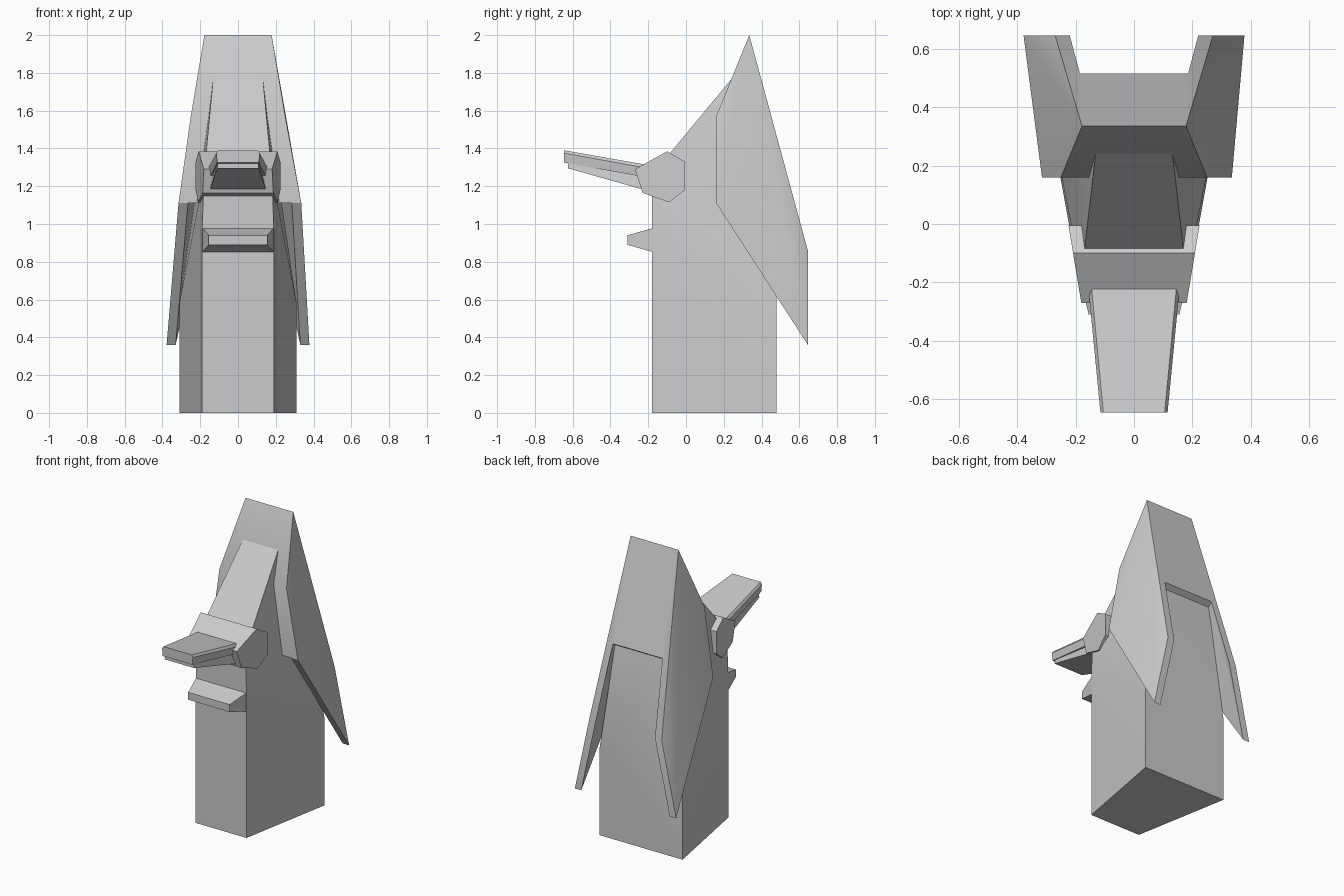
import bpy
import bmesh
import math

cube = bpy.data.objects.get("Cube")
if cube:
    bpy.data.objects.remove(cube, do_unlink=True)

GREY = (0.6, 0.6, 0.6, 1.0)
stone = bpy.data.materials.new("stone_grey")
stone.use_nodes = True
stone.diffuse_color = GREY
stone.node_tree.nodes["Principled BSDF"].inputs["Base Color"].default_value = GREY


def finish(name, bm):
    """Turn a bmesh into a shaded object with the grey material."""
    bmesh.ops.recalc_face_normals(bm, faces=bm.faces[:])
    mesh = bpy.data.meshes.new(name)
    bm.to_mesh(mesh)
    bm.free()
    mesh.materials.append(stone)
    mesh.shade_smooth()
    mesh.set_sharp_from_angle(angle=math.radians(30))
    obj = bpy.data.objects.new(name, mesh)
    bpy.context.collection.objects.link(obj)
    return obj


def mirrored_hull(name, points):
    """Convex block from (half width, y, z) points mirrored across x."""
    bm = bmesh.new()
    for x, y, z in points:
        for side in (-1, 1):
            bm.verts.new((side * x, y, z))
    bmesh.ops.convex_hull(bm, input=bm.verts[:])
    bmesh.ops.dissolve_limit(bm, angle_limit=math.radians(0.5),
                             verts=bm.verts[:], edges=bm.edges[:])
    return finish(name, bm)


# Pillar body: wedge-shaped plan, tapering towards a sloped forehead
mirrored_hull("body", [
    (0.19, -0.18, 0), (0.31, 0.48, 0),
    (0.19, -0.18, 0.95), (0.31, 0.48, 0.58),
    (0.18, -0.18, 1.26), (0.127, 0.28, 1.815), (0.19, 0.48, 1.34),
])

# Six-sided brow block, its cheeks narrowing to the front
brow_profile = [(-0.27, 1.29), (-0.10, 1.385), (-0.005, 1.33),
                (-0.005, 1.18), (-0.09, 1.115), (-0.23, 1.165)]
mirrored_hull("brow_block", [(0.225 + 0.165 * y, y, z) for y, z in brow_profile])

# Beak: chamfered upper half and a slightly shorter lower half
mirrored_hull("upper_beak", [
    (0.105, -0.645, 1.39), (0.115, -0.645, 1.375), (0.11, -0.645, 1.325),
    (0.147, -0.20, 1.312), (0.158, -0.20, 1.295), (0.15, -0.20, 1.245),
])
mirrored_hull("lower_beak", [
    (0.105, -0.625, 1.33), (0.11, -0.625, 1.295),
    (0.135, -0.20, 1.25), (0.15, -0.20, 1.175),
])

# Small ledge on the chest
mirrored_hull("chest_ledge", [
    (0.19, -0.17, 0.98), (0.155, -0.31, 0.94),
    (0.155, -0.31, 0.89), (0.19, -0.17, 0.85),
])

# Hood with two hanging side flaps
bm = bmesh.new()
sides = []
for side, flare in ((-1, 0.315), (1, 0.335)):
    corners = {
        "top": (0.178, 0.335, 2.0),
        "brow": (0.25, 0.16, 1.57),
        "front": (flare, 0.16, 1.11),
        "tip": (0.378, 0.645, 0.36),
        "rear": (0.27, 0.645, 0.86),
        "front_in": (flare - 0.05, 0.16, 1.11),
        "tip_in": (0.33, 0.645, 0.36),
        "rear_in": (0.22, 0.645, 0.86),
        "nape": (0.185, 0.515, 1.338),
    }
    sides.append({k: bm.verts.new((side * x, y, z)) for k, (x, y, z) in corners.items()})

flap_faces = [
    "top brow front", "top front tip", "top tip rear",
    "front tip tip_in front_in", "tip rear rear_in tip_in",
    "top rear rear_in nape", "nape rear_in tip_in", "nape tip_in front_in",
]
for v in sides:
    for names in flap_faces:
        bm.faces.new([v[n] for n in names.split()])

# Faces spanning the hood from one flap to the other
for path in ("top brow", "brow front front_in", "front_in nape", "nape top"):
    names = path.split()
    bm.faces.new([sides[0][n] for n in names] + [sides[1][n] for n in reversed(names)])
finish("hood", bm)
